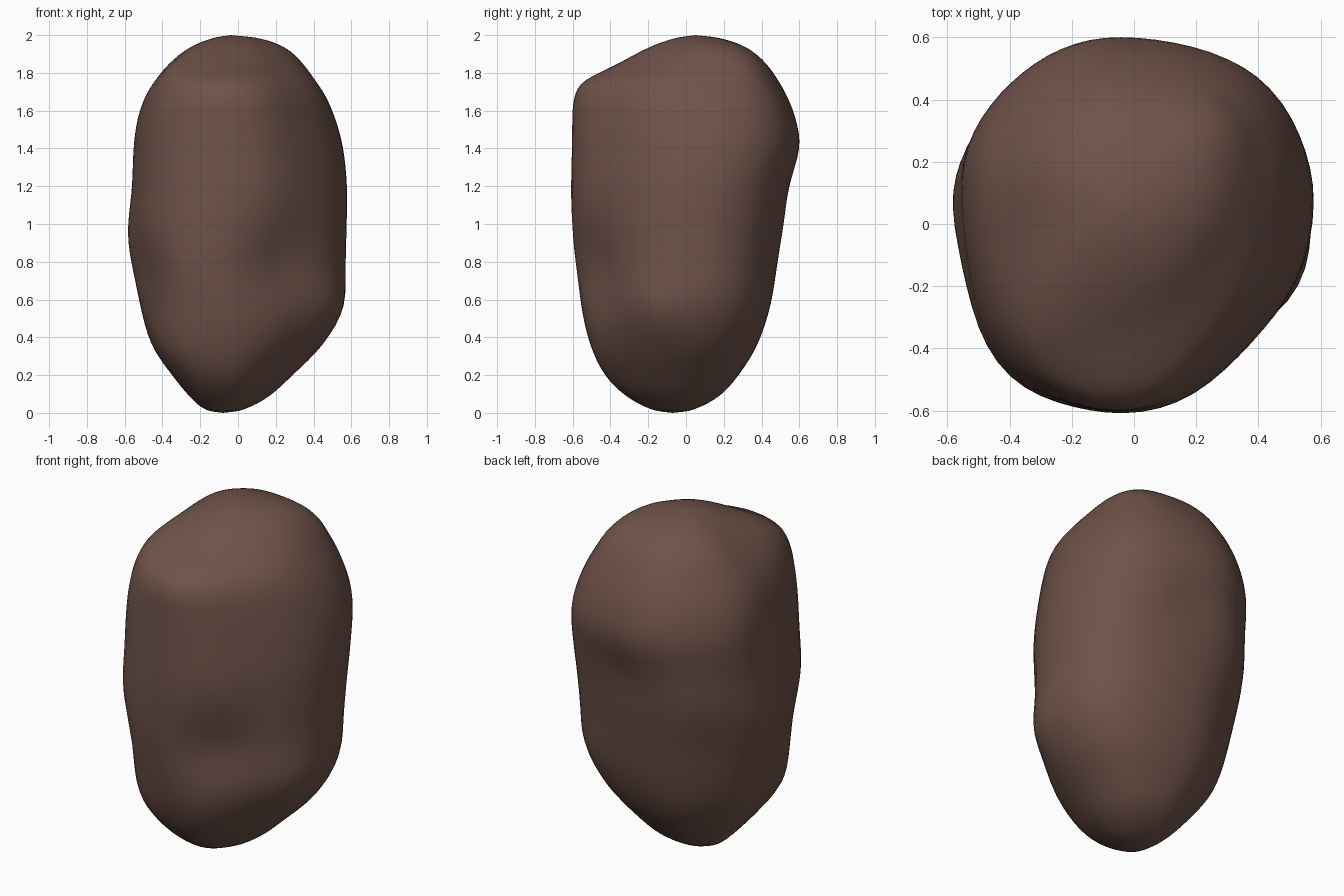
import bpy, bmesh, math
from mathutils import Vector

if "Cube" in bpy.data.objects:
    bpy.data.objects.remove(bpy.data.objects["Cube"])

# Silhouette table: height, left x, right x, front y, back y
ROWS = [
    (0.00, -0.08, -0.08, -0.07, -0.07),
    (0.02, -0.18, 0.04, -0.19, 0.05),
    (0.09, -0.26, 0.17, -0.32, 0.18),
    (0.20, -0.35, 0.29, -0.43, 0.28),
    (0.36, -0.46, 0.45, -0.51, 0.38),
    (0.57, -0.52, 0.56, -0.57, 0.45),
    (0.80, -0.555, 0.572, -0.605, 0.485),
    (1.00, -0.57, 0.578, -0.612, 0.515),
    (1.20, -0.56, 0.58, -0.612, 0.555),
    (1.40, -0.555, 0.56, -0.607, 0.605),
    (1.55, -0.535, 0.52, -0.605, 0.585),
    (1.67, -0.495, 0.47, -0.595, 0.54),
    (1.76, -0.44, 0.41, -0.54, 0.49),
    (1.85, -0.365, 0.34, -0.35, 0.425),
    (1.93, -0.265, 0.255, -0.205, 0.33),
    (1.98, -0.15, 0.13, -0.075, 0.20),
    (2.00, -0.04, -0.04, 0.05, 0.05),
]
# Lumps (+) and dents (-): centre, radius, depth
LUMPS = [
    ((0.18, -0.48, 0.76), 0.22, -0.085),
    ((0.50, -0.18, 0.54), 0.15, 0.035),
    ((-0.48, -0.32, 0.72), 0.18, -0.035),
    ((-0.56, 0.08, 0.90), 0.18, 0.02),
    ((0.03, 0.52, 1.18), 0.15, -0.02),
    ((-0.36, 0.42, 1.05), 0.24, 0.035),
    ((-0.27, -0.27, 1.84), 0.16, 0.06),
    ((0.28, 0.32, 1.84), 0.16, 0.025),
    ((-0.36, -0.40, 0.28), 0.18, 0.03),
]
SEG, STEPS = 64, 4


def spline(a, b, c, d, t):
    return 0.5 * (2 * b + (c - a) * t + (2 * a - 5 * b + 4 * c - d) * t * t
                  + (3 * b - a - 3 * c + d) * t ** 3)


def rows():
    """Smoothly resample the table between the two poles."""
    n = len(ROWS)
    for i in range(n - 1):
        q = [ROWS[max(0, min(n - 1, k))] for k in range(i - 1, i + 3)]
        for s in range(STEPS):
            if i or s:
                yield [spline(*v, s / STEPS) for v in zip(*q)]


def lump(p):
    axis = Vector((p.x, p.y, 0)).normalized()
    for c, r, h in LUMPS:
        p = p + axis * h * math.exp(-((p - Vector(c)).length / r) ** 2)
    return p


def section(row):
    """Rounded cross-section, flatter on the front right corner."""
    z, xl, xr, yf, yb = row
    cx, cy = (xl + xr) / 2 - 0.04 * (xr - xl), (yf + yb) / 2 + 0.10 * (yb - yf)
    high = max(0, min(1, (z - 1.4) / 0.3))
    for k in range(SEG):
        a = 2 * math.pi * k / SEG
        c, s = math.cos(a), math.sin(a)
        corner = math.sin(2 * a) ** 2
        if s > 0:
            bulge = 0.25 + 0.2 * high if c > 0 else -0.15
        else:
            bulge = -0.25 if c > 0 else 0.55 - 0.15 * high
        e = 2 + corner * bulge
        r = (abs(c) ** e + abs(s) ** e) ** (-1 / e)
        yield lump(Vector((cx + r * c * (xr - cx if c > 0 else cx - xl),
                           cy + r * s * (yb - cy if s > 0 else cy - yf), z)))


# Boulder body: rings skinned together, fans at the poles
bm = bmesh.new()
rings = [[bm.verts.new(p) for p in section(r)] for r in rows()]
bottom = bm.verts.new((-0.08, -0.07, 0))
top = bm.verts.new((-0.04, 0.05, 2))
for k in range(SEG):
    j = (k + 1) % SEG
    bm.faces.new((bottom, rings[0][j], rings[0][k]))
    bm.faces.new((top, rings[-1][k], rings[-1][j]))
    for lo, hi in zip(rings, rings[1:]):
        bm.faces.new((lo[k], lo[j], hi[j], hi[k]))
for _ in range(4):
    bmesh.ops.smooth_vert(bm, verts=[v for r in rings[3:-3] for v in r], factor=0.5,
                          use_axis_x=True, use_axis_y=True, use_axis_z=True)
for f in bm.faces:
    f.smooth = True

mesh = bpy.data.meshes.new("boulder")
bm.to_mesh(mesh)
bm.free()
brown = bpy.data.materials.new("earth brown")
brown.diffuse_color = (0.16, 0.086, 0.067, 1)
brown.use_nodes = True
brown.node_tree.nodes["Principled BSDF"].inputs["Base Color"].default_value = brown.diffuse_color
mesh.materials.append(brown)
bpy.context.collection.objects.link(bpy.data.objects.new("boulder", mesh))
